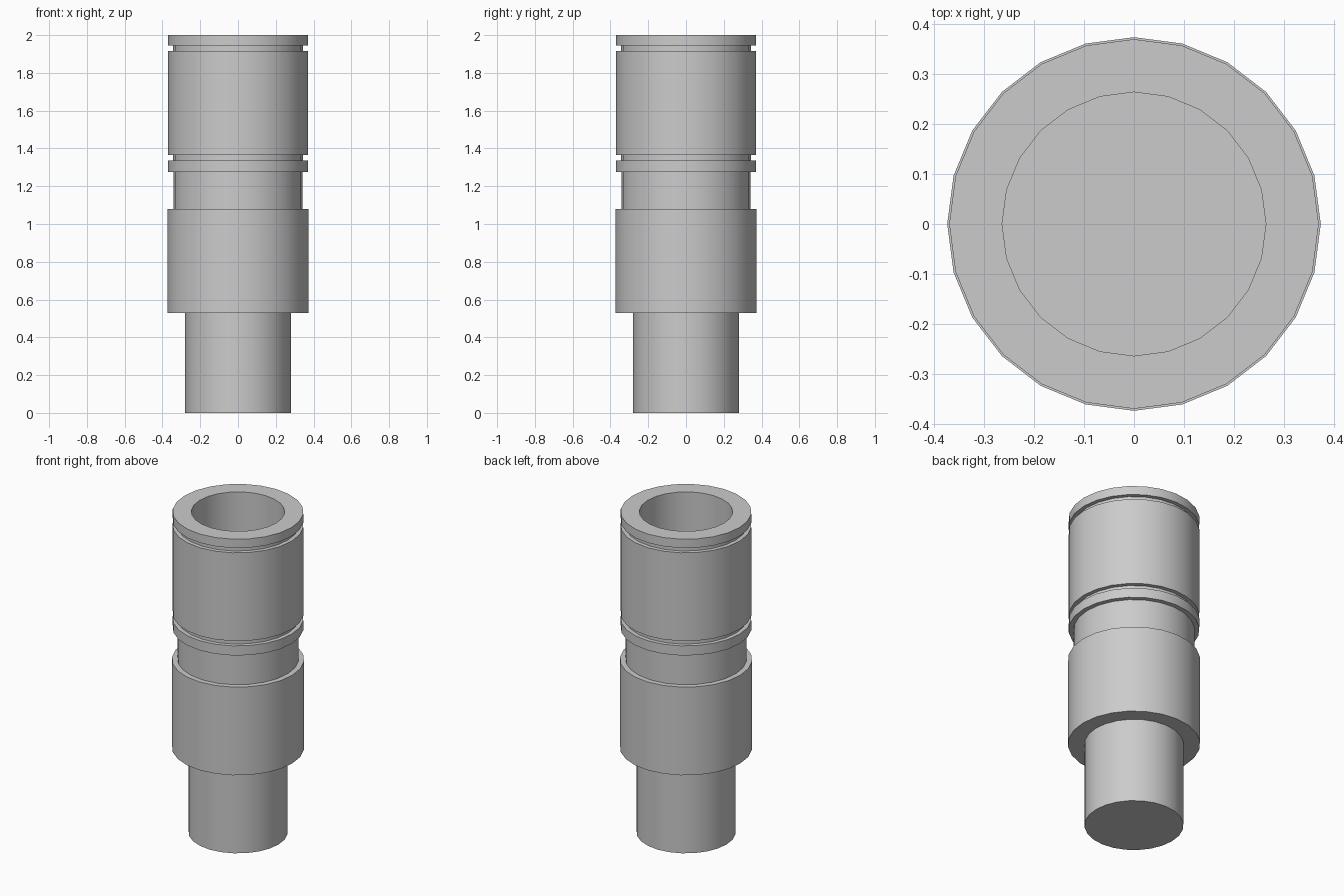
import bpy, bmesh
from math import sin, cos, tau, radians

if "Cube" in bpy.data.objects:
    bpy.data.objects.remove(bpy.data.objects["Cube"])

SIDES = 24

# Half section (radius, height): closed base, outer steps, rim, then blind bore
PROFILE = [
    (0.28, 0.0), (0.28, 0.53),            # narrow shank
    (0.374, 0.53), (0.374, 1.08),         # wide collar
    (0.342, 1.08), (0.342, 1.275),        # neck
    (0.37, 1.275), (0.37, 1.335),         # lower ring
    (0.345, 1.335), (0.345, 1.365),       # lower groove
    (0.37, 1.365), (0.37, 1.915),         # upper sleeve
    (0.345, 1.915), (0.345, 1.945),       # upper groove
    (0.37, 1.945), (0.37, 2.0),           # top ring
    (0.264, 2.0), (0.264, 1.275),         # rim and bore
]


def lathe(name, profile):
    bm = bmesh.new()
    rings = [[bm.verts.new((r * cos(tau * i / SIDES), r * sin(tau * i / SIDES), z))
              for i in range(SIDES)] for r, z in profile]
    for a, b in zip(rings, rings[1:]):
        for i in range(SIDES):
            j = (i + 1) % SIDES
            bm.faces.new((a[i], a[j], b[j], b[i]))
    # Base of the shank and floor of the bore
    bm.faces.new(rings[0][::-1])
    bm.faces.new(rings[-1])
    bmesh.ops.recalc_face_normals(bm, faces=bm.faces[:])
    mesh = bpy.data.meshes.new(name)
    bm.to_mesh(mesh)
    bm.free()
    obj = bpy.data.objects.new(name, mesh)
    bpy.context.collection.objects.link(obj)
    return obj


body = lathe("stepped_tube", PROFILE)
bpy.context.view_layer.objects.active = body
body.select_set(True)
bpy.ops.object.shade_smooth_by_angle(angle=radians(30))
